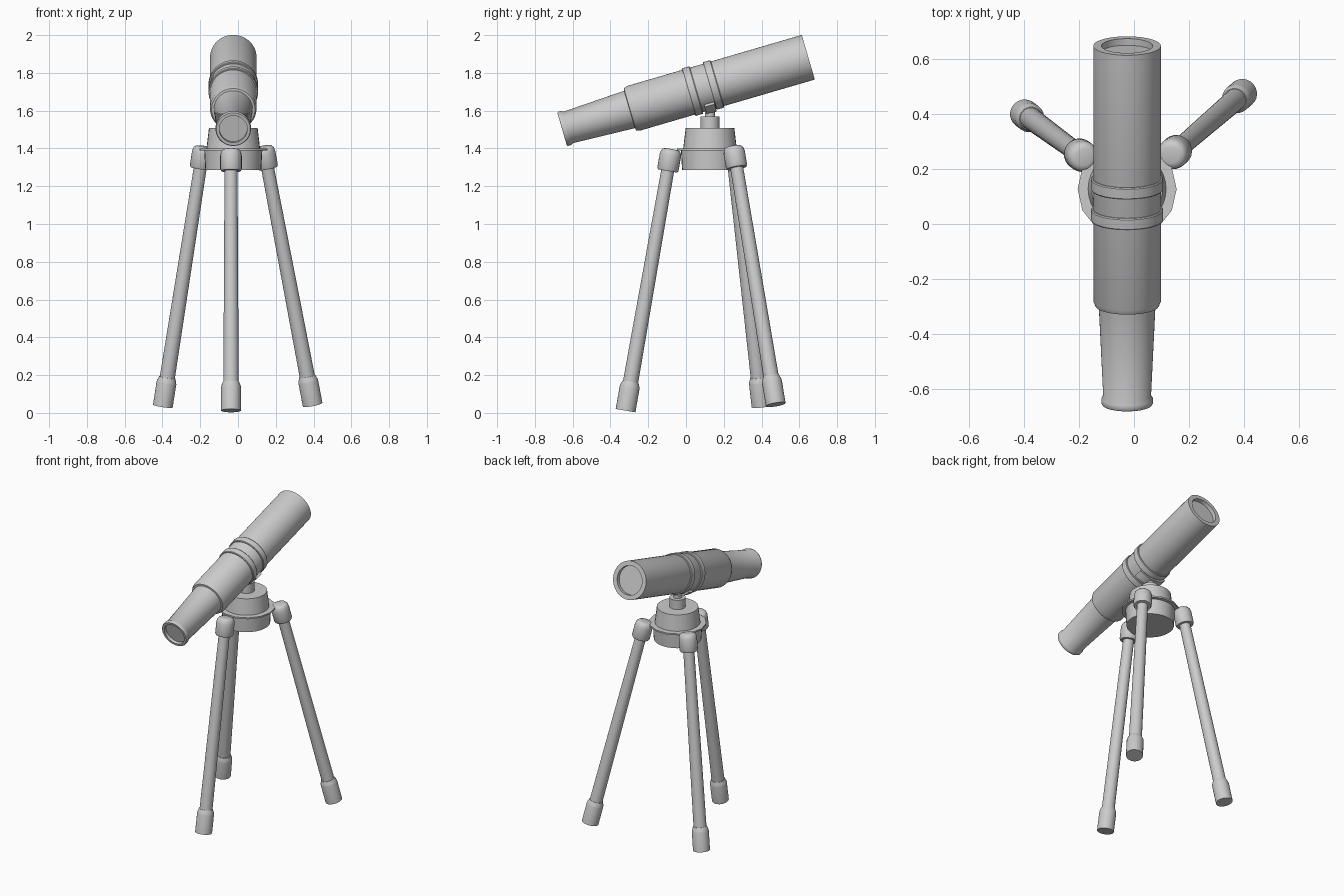
import bpy, bmesh, math
from mathutils import Vector, Matrix

if "Cube" in bpy.data.objects:
    bpy.data.objects.remove(bpy.data.objects["Cube"])


def finish(name, bm, matrix, angle=35):
    bmesh.ops.remove_doubles(bm, verts=bm.verts, dist=1e-5)
    bmesh.ops.recalc_face_normals(bm, faces=bm.faces)
    me = bpy.data.meshes.new(name)
    bm.to_mesh(me)
    bm.free()
    ob = bpy.data.objects.new(name, me)
    bpy.context.collection.objects.link(ob)
    ob.matrix_world = matrix
    bpy.ops.object.select_all(action='DESELECT')
    bpy.context.view_layer.objects.active = ob
    ob.select_set(True)
    bpy.ops.object.shade_smooth_by_angle(angle=math.radians(angle))
    return ob


def lathe(name, profile, start, direction=(0, 0, 1), sides=32):
    """Revolve (radius, distance) points about an axis through start."""
    bm = bmesh.new()
    vs = [bm.verts.new((r, 0, d)) for r, d in profile]
    es = [bm.edges.new(p) for p in zip(vs, vs[1:])]
    bmesh.ops.spin(bm, geom=vs + es, cent=(0, 0, 0), axis=(0, 0, 1),
                   angle=2 * math.pi, steps=sides, use_merge=True)
    rot = Vector(direction).to_track_quat('Z', 'Y').to_matrix().to_4x4()
    return finish(name, bm, Matrix.Translation(start) @ rot)


CX, CY = -0.025, 0.127                       # mount axis
EYE = Vector((CX, -0.656, 1.502))            # eyepiece end of the tube
AXIS = (Vector((CX, 0.648, 1.883)) - EYE).normalized()
LENGTH = 1.358

# Telescope tube with recessed glass at both ends
lathe("telescope_tube", [
    (0, 0.02), (0.074, 0.02), (0.074, 0), (0.09, 0), (0.094, 0.006),
    (0.094, 0.022), (0.087, 0.034), (0.103, 0.372), (0.115, 0.374),
    (0.123, 0.392), (0.123, LENGTH), (0.093, LENGTH),
    (0.093, LENGTH - 0.025), (0, LENGTH - 0.025)], EYE, AXIS, 48)

# Clamp bands
for i, s in enumerate((0.719, 0.835)):
    w, r = 0.022, 0.131
    lathe(f"clamp_band_{i + 1}", [
        (0.118, -w), (r - 0.003, -w), (r, -w + 0.004), (r, w - 0.004),
        (r - 0.003, w), (0.118, w), (0.118, -w)], EYE + AXIS * s, AXIS, 48)

# Curved saddle under the tube, between the bands
bm = bmesh.new()
rings = []
for i in range(13):
    a = math.radians(-45 + 90 * i / 12)
    rings.append([bm.verts.new((r * math.sin(a), y, -r * math.cos(a)))
                  for r, y in ((0.122, -0.027), (0.14, -0.027), (0.14, 0.027), (0.122, 0.027))])
for a, b in zip(rings, rings[1:]):
    for k in range(4):
        bm.faces.new((a[k], a[(k + 1) % 4], b[(k + 1) % 4], b[k]))
bm.faces.new(rings[0])
bm.faces.new(rings[-1])
tilt = Matrix.Rotation(math.atan2(AXIS.z, AXIS.y), 4, 'X')
finish("tube_saddle", bm, Matrix.Translation(EYE + AXIS * 0.785) @ tilt)

# Mount head: lower drum, upper drum, swivel post and neck
BASE = (CX, CY, 0)
lathe("lower_drum", [(0, 1.287), (0.148, 1.287), (0.154, 1.395), (0, 1.395)], BASE)
lathe("upper_drum", [(0, 1.39), (0.143, 1.39), (0.129, 1.507), (0, 1.507)], BASE)
lathe("drum_brim", [(0, 1.39), (0.18, 1.39), (0.18, 1.4), (0, 1.402)], BASE, sides=14)
lathe("swivel_post", [(0, 1.5), (0.05, 1.5), (0.05, 1.57), (0, 1.57)], BASE)
lathe("swivel_neck", [(0, 1.56), (0.026, 1.56), (0.026, 1.615), (0, 1.615)], BASE)

# Tripod legs: foot centre and cap-top centre
LEGS = {
    "front": ((-0.037, -0.32, 0.012), (-0.037, -0.077, 1.397)),
    "left": ((-0.398, 0.40, 0.036), (-0.182, 0.242, 1.411)),
    "right": ((0.395, 0.475, 0.044), (0.135, 0.25, 1.411)),
}
for side, (foot, top) in LEGS.items():
    d = Vector(top) - Vector(foot)
    n = d.length
    lathe(f"{side}_leg", [(0, 0.05), (0.041, 0.05), (0.034, n - 0.05), (0, n - 0.05)],
          foot, d, 24)
    lathe(f"{side}_foot", [(0, 0), (0.053, 0), (0.053, 0.125), (0.051, 0.134),
                           (0.043, 0.155), (0, 0.155)], foot, d, 24)
    lathe(f"{side}_hinge_cap", [(0, n - 0.118), (0.052, n - 0.118), (0.057, n - 0.108),
                                (0.057, n - 0.035), (0.053, n - 0.015), (0.044, n - 0.004),
                                (0.03, n), (0, n)], foot, d, 24)
